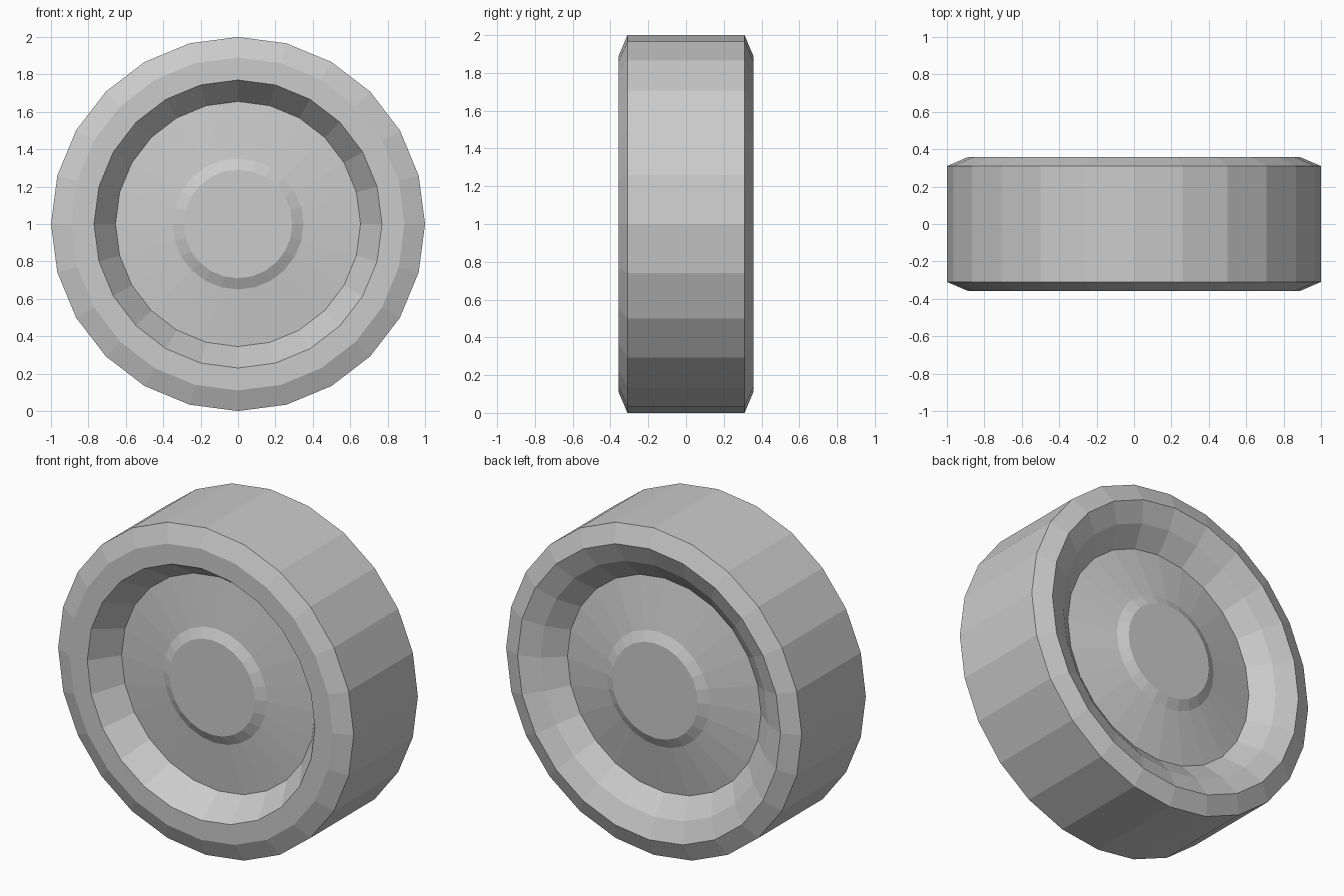
import bpy, bmesh, math

SIDES = 24

cube = bpy.data.objects.get("Cube")
if cube:
    bpy.data.objects.remove(cube, do_unlink=True)

# Single plain grey for the whole wheel
grey = bpy.data.materials.new("plain_grey")
grey.use_nodes = True
colour = (0.6, 0.6, 0.6, 1)
grey.diffuse_color = colour
grey.node_tree.nodes["Principled BSDF"].inputs["Base Color"].default_value = colour


def lathe(name, profile, cap=False):
    """Spin (radius, y) points round the axle, running from back to front on the outside."""
    bm = bmesh.new()
    rings = []
    for radius, y in profile:
        angles = [math.tau * i / SIDES for i in range(SIDES)]
        rings.append([bm.verts.new((radius * math.cos(a), y, 1 + radius * math.sin(a)))
                      for a in angles])
    for a, b in zip(rings, rings[1:]):
        for i in range(SIDES):
            j = (i + 1) % SIDES
            bm.faces.new((a[i], a[j], b[j], b[i]))
    if cap:
        bm.faces.new(rings[-1])
    # Point every face away from the wheel's middle plane, or from the axle on the tread
    bm.normal_update()
    for f in bm.faces:
        c = f.calc_center_median()
        if abs(f.normal.y) > 0.01:
            flip = f.normal.y * c.y < 0
        else:
            flip = f.normal.x * c.x + f.normal.z * (c.z - 1) < 0
        if flip:
            f.normal_flip()
    mesh = bpy.data.meshes.new(name)
    bm.to_mesh(mesh)
    bm.free()
    mesh.materials.append(grey)
    obj = bpy.data.objects.new(name, mesh)
    bpy.context.collection.objects.link(obj)
    return obj


# Tyre: sloped back lip, bevelled tread, flat front lip and the wall down to each dish
lathe("tyre", [(0.655, 0.21), (0.77, 0.305), (0.89, 0.357), (1, 0.31),
               (1, -0.31), (0.89, -0.357), (0.77, -0.357), (0.655, -0.19)])

# Shallow cone discs with a raised round hub
lathe("front_disc", [(0.655, -0.19), (0.35, -0.22), (0.29, -0.25)], cap=True)
lathe("back_disc", [(0.655, 0.21), (0.35, 0.27), (0.29, 0.3)], cap=True)
